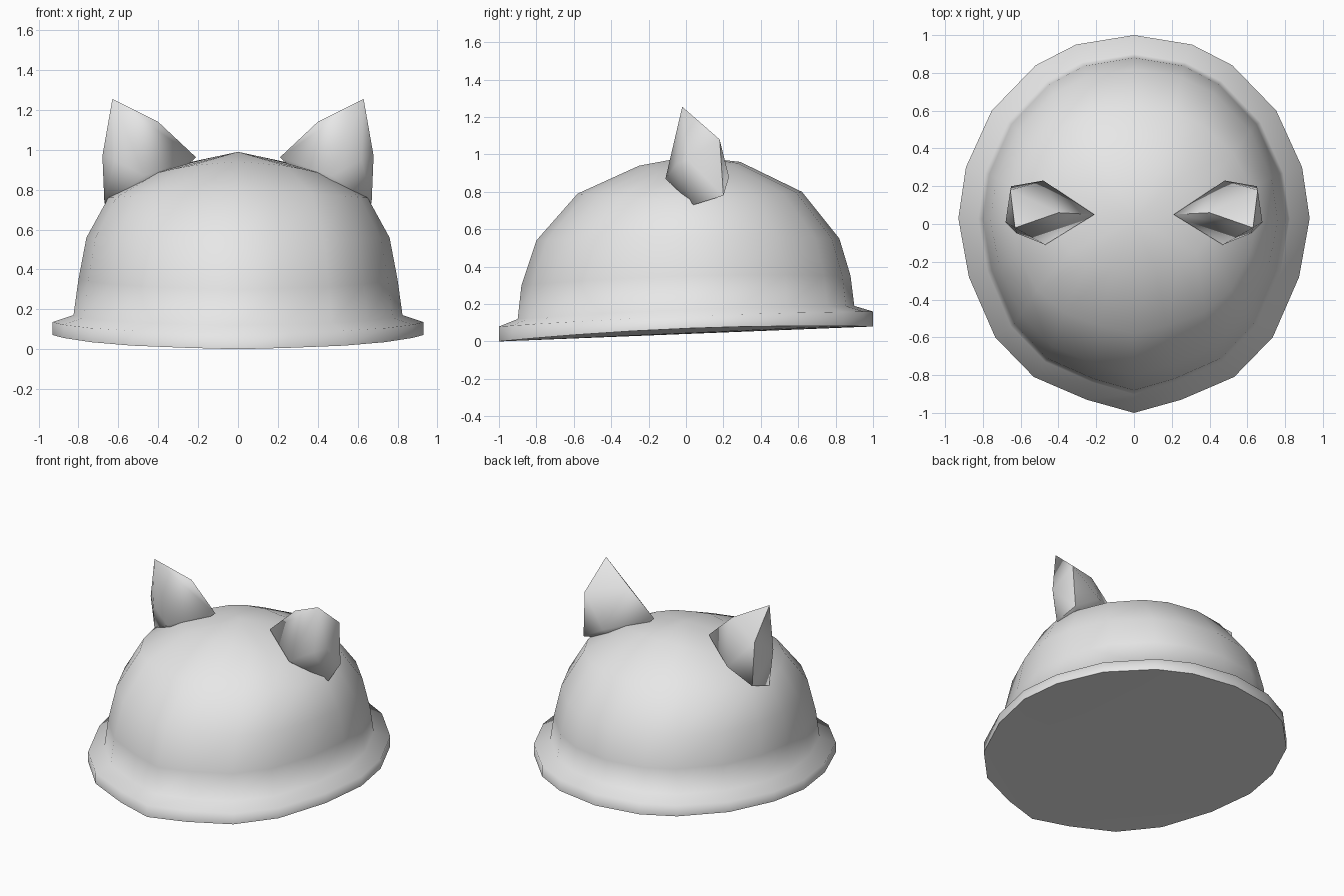
import bpy, bmesh

cube = bpy.data.objects.get("Cube")
if cube:
    bpy.data.objects.remove(cube)

grey = bpy.data.materials.new("light_grey")
grey.use_nodes = True
grey.diffuse_color = (0.8, 0.8, 0.8, 1)
grey.node_tree.nodes["Principled BSDF"].inputs["Base Color"].default_value = (0.8, 0.8, 0.8, 1)


def finish(bm, name, angle):
    """Turn a bmesh into a smooth-shaded object."""
    bmesh.ops.recalc_face_normals(bm, faces=bm.faces)
    mesh = bpy.data.meshes.new(name)
    bm.to_mesh(mesh)
    bm.free()
    mesh.materials.append(grey)
    obj = bpy.data.objects.new(name, mesh)
    bpy.context.collection.objects.link(obj)
    bpy.ops.object.select_all(action='DESELECT')
    obj.select_set(True)
    bpy.context.view_layer.objects.active = obj
    bpy.ops.object.shade_smooth_by_angle(angle=angle)
    return obj


# Plan outline, front to back on the left side, then mirrored
half = [(0, -1), (.27, -.93), (.57, -.81), (.79, -.6), (.94, -.28), (1, .03),
        (.957, .3), (.81, .6), (.56, .84), (.33, .95), (0, 1)]
outline = half + [(-x, y) for x, y in half[-2:0:-1]]

# Rings: front reach, back reach, half width, then height at front, side, back
rings = [
    (1, 1, .93, 0, .07, .08),           # brim underside
    (1, 1, .93, .08, .135, .16),        # brim top
    (.9, .9, .825, .12, .17, .19),      # crown base
    (.88, .88, .80, .3, .35, .35),
    (.8, .82, .76, .54, .56, .55),
    (.58, .62, .65, .79, .76, .8),
    (.25, .29, .42, .94, .885, .96),
]

# Hat: crown and brim in one lofted skin
bm = bmesh.new()
loops = []
for front, back, width, zf, zs, zb in rings:
    loop = []
    for x, y in outline:
        z = zs + (zb - zf) / 2 * y + ((zf + zb) / 2 - zs) * y * y
        loop.append(bm.verts.new((x * width, y * (back if y > 0 else front), z)))
    loops.append(loop)
n = len(outline)
for low, high in zip(loops, loops[1:]):
    for i in range(n):
        j = (i + 1) % n
        bm.faces.new((low[i], low[j], high[j], high[i]))
top = bm.verts.new((0, .02, .99))
for i in range(n):
    bm.faces.new((loops[-1][i], loops[-1][(i + 1) % n], top))
# Closed underside, fanned from the front point
for i in range(1, n - 1):
    bm.faces.new((loops[0][0], loops[0][i + 1], loops[0][i]))
finish(bm, "hat", 1.4)

# Ears: one faceted hull, mirrored
bm = bmesh.new()
for p in [(.63, -.02, 1.255), (.40, .06, 1.14), (.655, .18, 1.08), (.68, .01, .97),
          (.47, -.11, .87), (.62, -.05, .95), (.67, .04, .73), (.65, .2, .78),
          (.48, .23, .88), (.21, .05, .962), (.45, .05, .75)]:
    bm.verts.new(p)
bmesh.ops.convex_hull(bm, input=bm.verts)
ears = finish(bm, "ears", 1.2)
mirror = ears.modifiers.new("mirror", 'MIRROR')
mirror.use_mirror_merge = False
